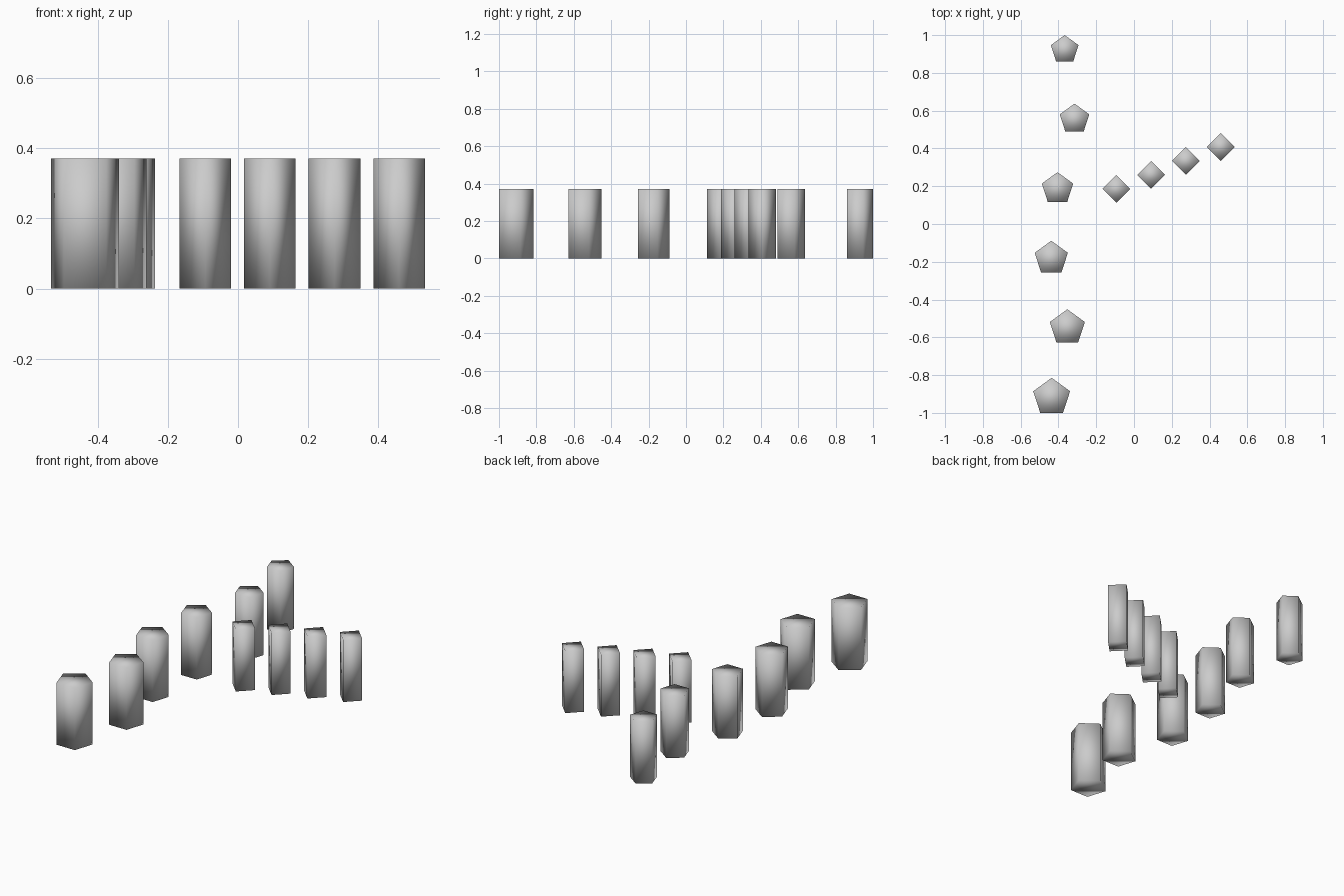
import bpy
from math import pi

if "Cube" in bpy.data.objects:
    bpy.data.objects.remove(bpy.data.objects["Cube"])

HEIGHT = 0.37


def post(name, sides, radius, x, y):
    """Upright prism with one corner pointing to +y, standing on z = 0."""
    bpy.ops.mesh.primitive_cylinder_add(
        vertices=sides, radius=radius, depth=HEIGHT,
        location=(x, y, HEIGHT / 2))
    ob = bpy.context.object
    ob.name = name
    # make sure a corner faces +y
    v = max(ob.data.vertices, key=lambda p: p.co.y)
    assert abs(v.co.x) < 1e-4
    bpy.ops.object.shade_smooth()
    return ob


# Winding row of five-sided posts, thinner towards the back
row_x = [-0.436, -0.353, -0.438, -0.405, -0.315, -0.367]
for i, x in enumerate(row_x):
    post(f"pentagon_post_{i + 1}", 5, 0.1025 - 0.0051 * i, x, -0.917 + 0.368 * i)

# Straight diagonal row of four-sided posts
for i in range(4):
    post(f"square_post_{i + 1}", 4, 0.0735, -0.093 + 0.184 * i, 0.186 + 0.074 * i)
